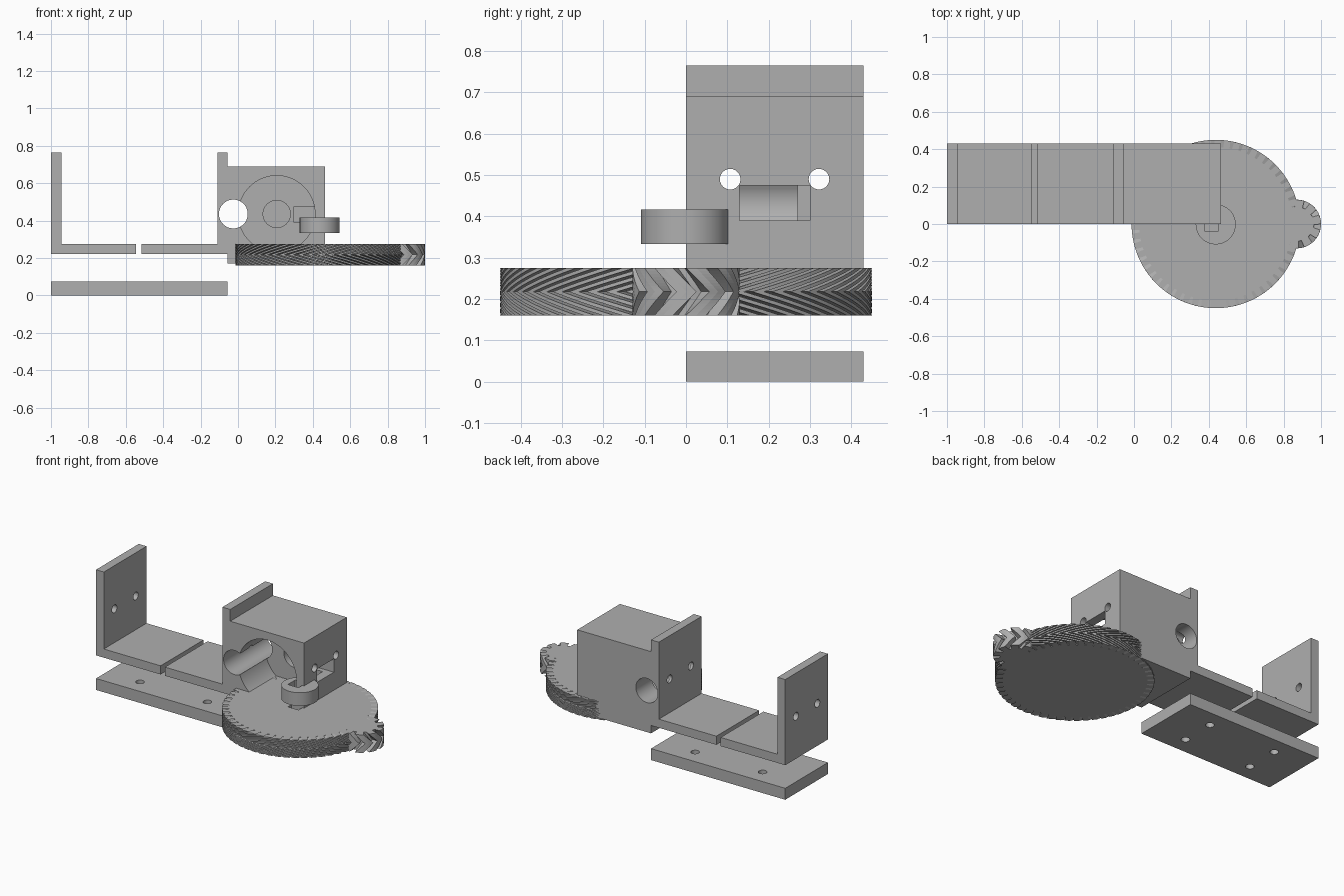
import bpy, bmesh
from math import cos, sin, pi, radians
from mathutils import Matrix

if "Cube" in bpy.data.objects:
    bpy.data.objects.remove(bpy.data.objects["Cube"], do_unlink=True)

grey = bpy.data.materials.new("plain grey")
grey.use_nodes = True
grey.diffuse_color = (0.43, 0.43, 0.43, 1)
grey.node_tree.nodes["Principled BSDF"].inputs["Base Color"].default_value = grey.diffuse_color

DEPTH = 0.43            # shared depth of plate and brackets
HOLE_Y = (0.107, 0.322)  # screw hole rows


def finish(name, bm):
    bmesh.ops.recalc_face_normals(bm, faces=bm.faces)
    mesh = bpy.data.meshes.new(name)
    bm.to_mesh(mesh)
    bm.free()
    mesh.materials.append(grey)
    obj = bpy.data.objects.new(name, mesh)
    bpy.context.collection.objects.link(obj)
    return obj


def extrude_profile(name, points):
    """Extrude an (x, z) outline from y = 0 to the shared depth."""
    bm = bmesh.new()
    face = bm.faces.new([bm.verts.new((x, 0, z)) for x, z in points])
    new = bmesh.ops.extrude_face_region(bm, geom=[face])["geom"]
    moved = [v for v in new if isinstance(v, bmesh.types.BMVert)]
    bmesh.ops.translate(bm, verts=moved, vec=(0, DEPTH, 0))
    return finish(name, bm)


def box(name, x0, x1, y0, y1, z0, z1):
    bm = bmesh.new()
    bmesh.ops.create_cube(bm, size=1)
    bmesh.ops.scale(bm, verts=bm.verts, vec=(x1 - x0, y1 - y0, z1 - z0))
    bmesh.ops.translate(bm, verts=bm.verts, vec=((x0 + x1) / 2, (y0 + y1) / 2, (z0 + z1) / 2))
    return finish(name, bm)


def cylinder(name, axis, centre, radius, length, sides=48):
    bm = bmesh.new()
    turn = {"X": Matrix.Rotation(pi / 2, 4, "Y"),
            "Y": Matrix.Rotation(pi / 2, 4, "X"), "Z": Matrix()}[axis]
    bmesh.ops.create_cone(bm, cap_ends=True, segments=sides, radius1=radius, radius2=radius,
                          depth=length, matrix=Matrix.Translation(centre) @ turn)
    return finish(name, bm)


def cut(obj, cutters):
    """Subtract every cutter, bake the result and remove the cutters."""
    for cutter in cutters:
        cutter.hide_render = True
        mod = obj.modifiers.new("cut", "BOOLEAN")
        mod.operation = "DIFFERENCE"
        mod.solver = "EXACT"
        mod.object = cutter
    bpy.context.view_layer.update()
    baked = bpy.data.meshes.new_from_object(obj.evaluated_get(bpy.context.evaluated_depsgraph_get()))
    obj.modifiers.clear()
    obj.data = baked
    for cutter in cutters:
        bpy.data.objects.remove(cutter, do_unlink=True)


def herringbone_gear(name, x, radius, root, teeth, twist, z0, z1, steps=8):
    """Slotted gear whose teeth twist one way up to mid height, then back."""
    bm = bmesh.new()
    pitch = 2 * pi / teeth
    corners = ((0, radius), (0.3, radius), (0.6, radius), (0.66, root), (0.94, root))
    rings = []
    for i in range(2 * steps + 1):
        t = i / (2 * steps)
        shift = twist * (1 - abs(2 * t - 1))
        ring = []
        for k in range(teeth):
            for part, r in corners:
                a = (k + part) * pitch + shift
                ring.append(bm.verts.new((x + r * cos(a), r * sin(a), z0 + t * (z1 - z0))))
        rings.append(ring)
    count = len(rings[0])
    for low, high in zip(rings, rings[1:]):
        for k in range(count):
            n = (k + 1) % count
            bm.faces.new((low[k], low[n], high[n], high[k]))
    bm.faces.new(rings[0][::-1])
    bm.faces.new(rings[-1])
    return finish(name, bm)


# Base plate with four screw holes
plate = box("base_plate", -1, -0.055, 0, DEPTH, 0, 0.073)
cut(plate, [cylinder("cutter", "Z", (x, y, 0.04), 0.025, 0.3, 24)
            for x in (-0.765, -0.29) for y in HOLE_Y])

# Left angle bracket
bracket = extrude_profile("end_bracket", [(-1, 0.22), (-0.545, 0.22), (-0.545, 0.275),
                                          (-0.945, 0.275), (-0.945, 0.765), (-1, 0.765)])
cut(bracket, [cylinder("cutter", "X", (-1, y, 0.49), 0.025, 0.3, 24) for y in HOLE_Y])

# Housing block with its own foot and raised lip
housing = extrude_profile("housing_block", [
    (-0.515, 0.22), (-0.055, 0.22), (-0.055, 0.17), (0.465, 0.17), (0.465, 0.69),
    (-0.055, 0.69), (-0.055, 0.765), (-0.11, 0.765), (-0.11, 0.275), (-0.515, 0.275)])
cutters = [cylinder("cutter", "X", (0.2, y, 0.49), 0.025, 1, 24) for y in HOLE_Y]
cutters += [
    cylinder("cutter", "Y", (0.207, 0.085, 0.435), 0.205, 0.37, 64),   # wide pocket
    cylinder("cutter", "Y", (0.207, 0.26, 0.435), 0.073, 0.2),         # deeper pocket
    cylinder("cutter", "Y", (-0.025, 0.2, 0.435), 0.077, 1),           # through passage
    box("cutter", 0.3, 0.6, 0.13, 0.30, 0.39, 0.475),                  # side window
]
cut(housing, cutters)

# Large and small herringbone gears
GEAR_X = 0.437
gear = herringbone_gear("large_gear", GEAR_X, 0.45, 0.41, 54, -0.45, 0.16, 0.275)
cut(gear, [box("cutter", 0.377, 0.452, -0.037, 0.037, 0.2, 0.4)])
herringbone_gear("small_gear", 0.87, 0.13, 0.092, 10, 0.45, 0.16, 0.275)

# Collar above the large gear, with a keyed bore
collar = cylinder("shaft_collar", "Z", (GEAR_X, -0.002, 0.375), 0.107, 0.084, 64)
cut(collar, [box("cutter", 0.377, 0.452, -0.037, 0.037, 0.2, 0.6)])

# Smooth round walls, keep hard edges
for obj in (plate, bracket, housing, collar):
    bpy.ops.object.select_all(action="DESELECT")
    obj.select_set(True)
    bpy.context.view_layer.objects.active = obj
    bpy.ops.object.shade_smooth_by_angle(angle=radians(30))
